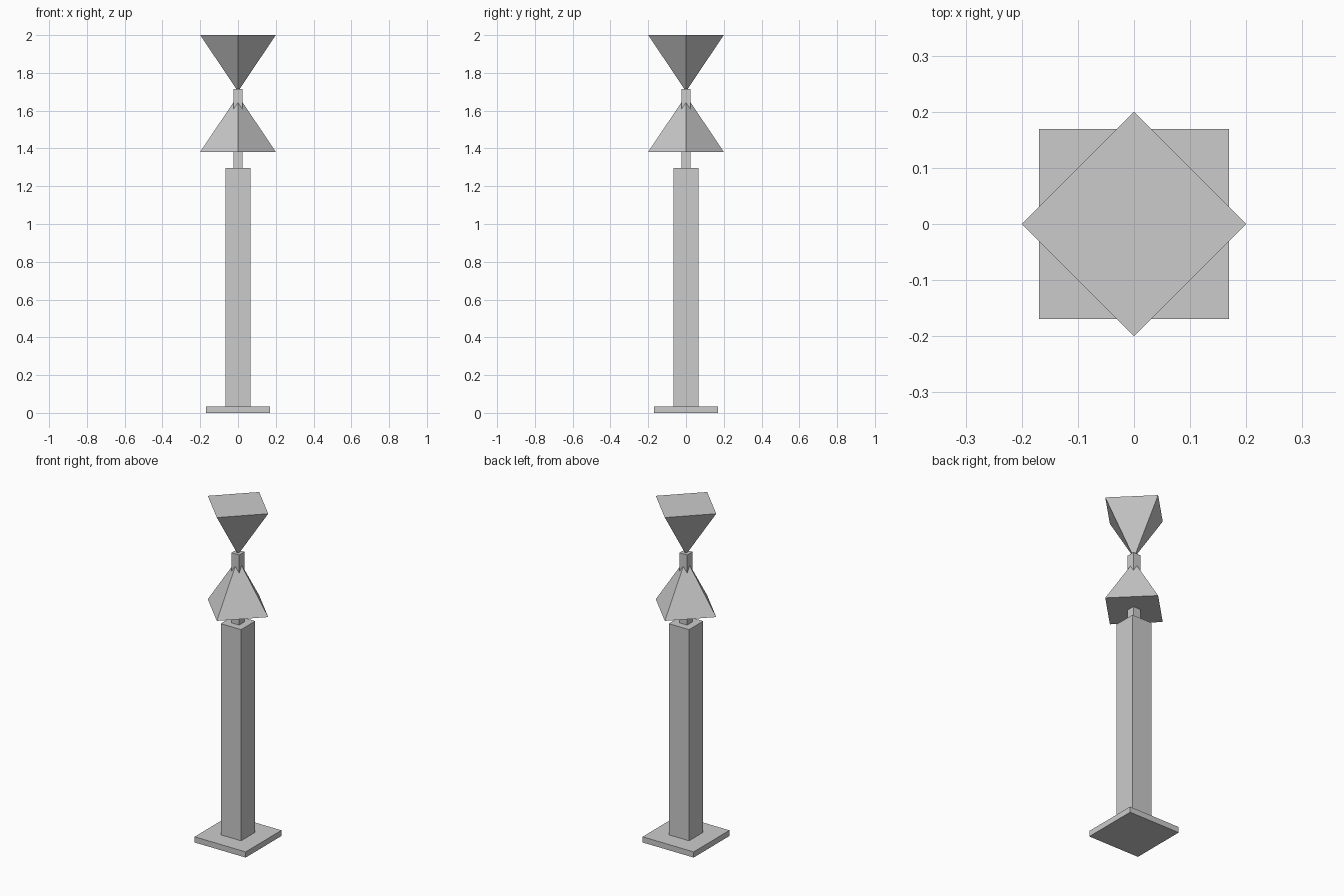
import bpy

if "Cube" in bpy.data.objects:
    bpy.data.objects.remove(bpy.data.objects["Cube"])


def box(name, half, z0, z1):
    bpy.ops.mesh.primitive_cube_add(size=1, location=(0, 0, (z0 + z1) / 2))
    ob = bpy.context.object
    ob.name = name
    ob.scale = (2 * half, 2 * half, z1 - z0)
    bpy.ops.object.transform_apply(location=False, rotation=False, scale=True)


def pyramid(name, r_bottom, r_top, z0, z1):
    # four-sided cone, corners on the x and y axes
    bpy.ops.mesh.primitive_cone_add(vertices=4, radius1=r_bottom, radius2=r_top,
                                    depth=z1 - z0, location=(0, 0, (z0 + z1) / 2))
    bpy.context.object.name = name


# Base plate and post
box("base_plate", 0.169, 0.0, 0.034)
box("post", 0.067, 0.034, 1.297)

# Thin stem running through the lower pyramid
box("stem", 0.025, 1.297, 1.716)

# Mirrored pyramids at the head
pyramid("lower_pyramid", 0.2, 0.0, 1.382, 1.68)
pyramid("upper_pyramid", 0.0, 0.2, 1.702, 2.0)
